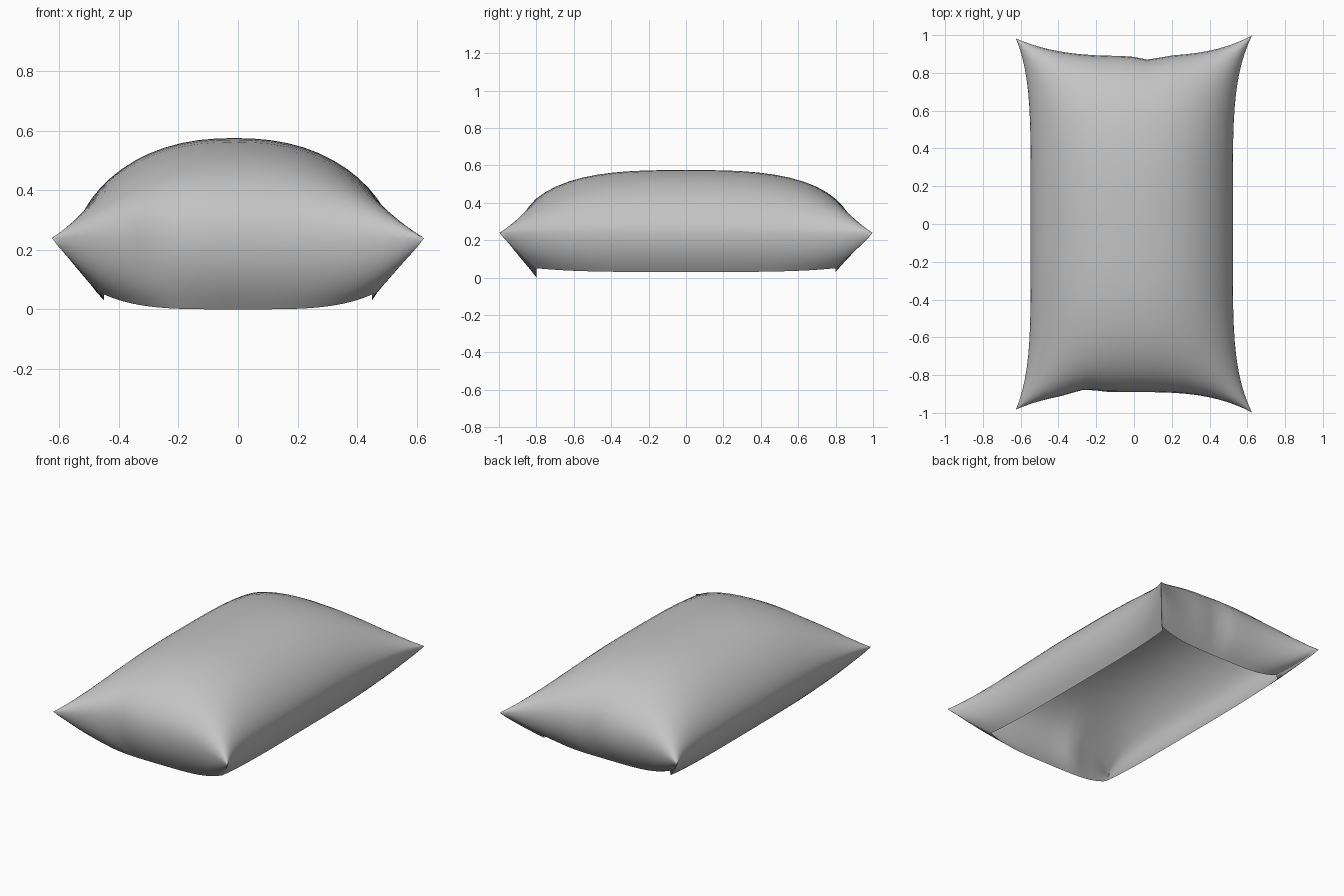
import bpy, bmesh, math
from mathutils import Vector

cube = bpy.data.objects.get("Cube")
if cube:
    bpy.data.objects.remove(cube, do_unlink=True)

N = 28          # cells across the top in each direction
SKIRT = 7       # rows between the seam and the open rim
SEAM_Z = 0.24
RISE = 0.335

fabric = bpy.data.materials.new("grey_fabric")
fabric.use_nodes = True
colour = (0.55, 0.55, 0.55, 1)
fabric.diffuse_color = colour
fabric.node_tree.nodes["Principled BSDF"].inputs["Base Color"].default_value = colour


def bump(x, centre, width):
    return math.exp(-((x - centre) / width) ** 2)


def plan(u, v):
    """Pillow outline: pinched-out corners, hollow sides and a fold at each end."""
    x = u * (0.535 + 0.09 * abs(v) ** 5) - 0.012 * (1 - v ** 4)
    y = v * (0.89 + (0.1 + 0.008 * u) * abs(u) ** 3)
    fold = bump(x, 0.08, 0.07) if v > 0 else bump(x, -0.26, 0.08)
    return x, y - 0.02 * fold * v ** 9


def top_point(u, v):
    across = max(0, 1 - abs(u) ** 2.3) ** 0.62
    along = max(0, 1 - abs(v) ** 3) ** 0.47
    x, y = plan(u, v)
    return Vector((x, y, SEAM_Z + RISE * across * along))


def skirt_point(u, v, t):
    """Underside, curling in from the seam (t = 0) to the rim (t = 1)."""
    x, y = plan(u, v)
    end_z = (0 if v < 0 else 0.03) + 0.05 * abs(u) ** 4
    side_z = 0.03 + 0.02 * v ** 4
    rim_z = end_z if abs(v) > abs(u) else side_z
    rim = Vector((u * 0.45, v * 0.8, rim_z))
    corner = min(abs(u), abs(v)) ** 6
    curl = t ** (1.9 - 0.8 * corner)
    drop = t ** (0.9 + 0.1 * corner)
    return Vector((x + (rim.x - x) * curl, y + (rim.y - y) * curl,
                   SEAM_Z + (rim.z - SEAM_Z) * drop))


# Domed top, with denser rows near the seam
bm = bmesh.new()
steps = [math.sin(math.pi * (i / N - 0.5)) for i in range(N + 1)]
top = [[bm.verts.new(top_point(u, v)) for u in steps] for v in steps]
for j in range(N):
    for i in range(N):
        bm.faces.new((top[j][i], top[j][i + 1], top[j + 1][i + 1], top[j + 1][i]))

# Underside band around an open bottom
ring = [(i, 0) for i in range(N)] + [(N, j) for j in range(N)]
ring += [(N - i, N) for i in range(N)] + [(0, N - j) for j in range(N)]
previous = [top[j][i] for i, j in ring]
for row in range(1, SKIRT + 1):
    current = [bm.verts.new(skirt_point(steps[i], steps[j], row / SKIRT)) for i, j in ring]
    for k in range(len(ring)):
        n = (k + 1) % len(ring)
        bm.faces.new((previous[k], current[k], current[n], previous[n]))
    previous = current

mesh = bpy.data.meshes.new("pillow_bag")
bm.to_mesh(mesh)
bm.free()
mesh.materials.append(fabric)
bag = bpy.data.objects.new("pillow_bag", mesh)
bpy.context.collection.objects.link(bag)

# Smooth cloth
for face in mesh.polygons:
    face.use_smooth = True
